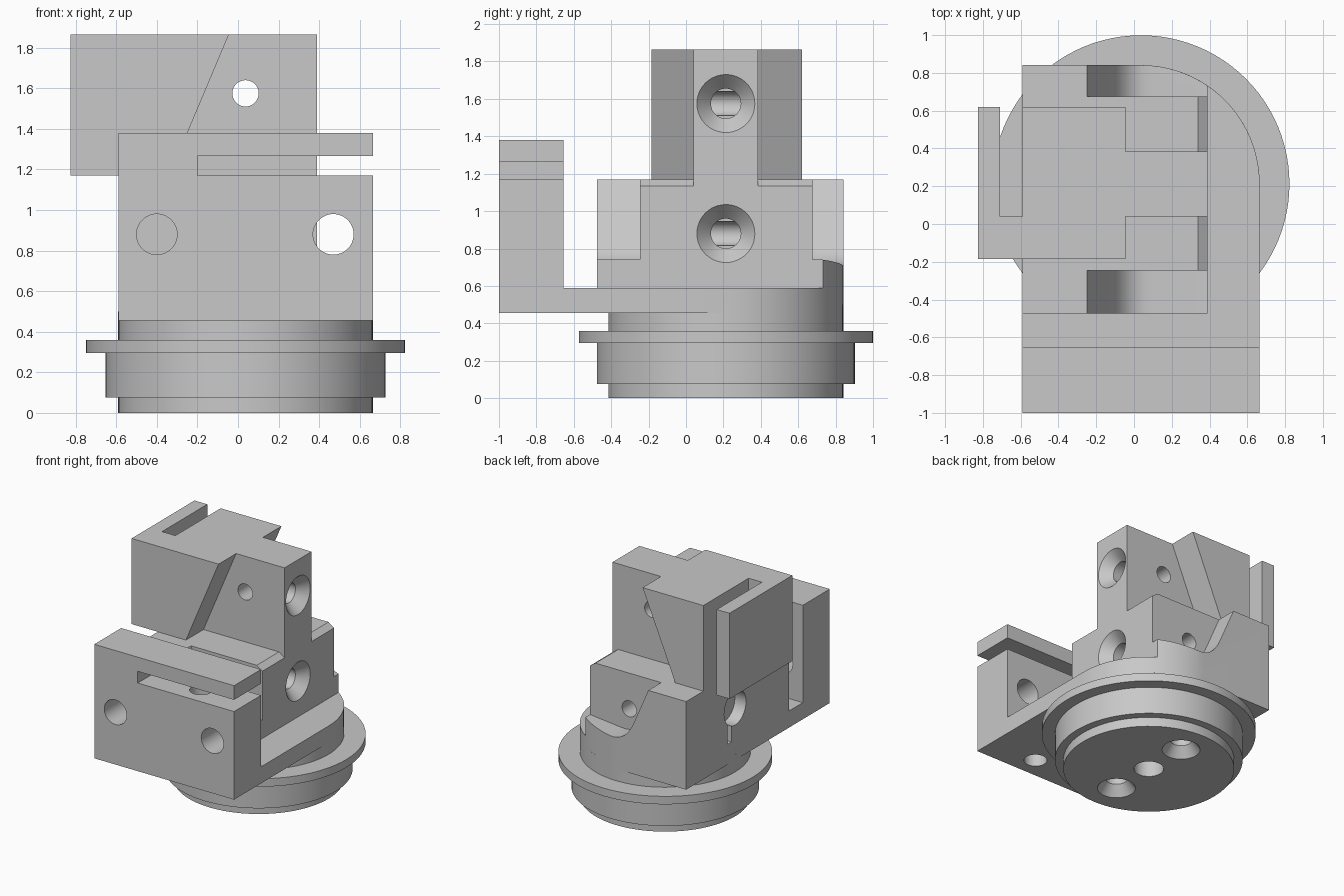
import bpy, bmesh, math
from mathutils import Matrix, Vector

if "Cube" in bpy.data.objects:
    bpy.data.objects.remove(bpy.data.objects["Cube"], do_unlink=True)

CX, CY, R = 0.037, 0.213, 0.628          # axis and radius of the round base
LEFT, RIGHT, FACE = -0.59, 0.665, 0.39   # main x limits

grey = bpy.data.materials.new("plain grey")
grey.use_nodes = True
grey.diffuse_color = (0.58, 0.58, 0.58, 1)
grey.node_tree.nodes["Principled BSDF"].inputs["Base Color"].default_value = (0.58, 0.58, 0.58, 1)


def finish(name, bm):
    bmesh.ops.recalc_face_normals(bm, faces=bm.faces)
    mesh = bpy.data.meshes.new(name)
    bm.to_mesh(mesh)
    bm.free()
    mesh.materials.append(grey)
    ob = bpy.data.objects.new(name, mesh)
    bpy.context.collection.objects.link(ob)
    return ob


def prism(name, pts, lo, hi, axis="z"):
    """Extrude an outline: xy outline along z, or xz outline along y."""
    bm = bmesh.new()
    place = (lambda a, b: (a, b, lo)) if axis == "z" else (lambda a, b: (a, lo, b))
    face = bm.faces.new([bm.verts.new(place(a, b)) for a, b in pts])
    geom = bmesh.ops.extrude_face_region(bm, geom=[face])["geom"]
    step = (0, 0, hi - lo) if axis == "z" else (0, hi - lo, 0)
    bmesh.ops.translate(bm, vec=step, verts=[g for g in geom if isinstance(g, bmesh.types.BMVert)])
    return finish(name, bm)


def box(name, x, y, z):
    return prism(name, [(x[0], y[0]), (x[1], y[0]), (x[1], y[1]), (x[0], y[1])], *z)


def lathe(name, profile, origin, axis="z", n=64):
    """Stack of rings (radius, distance) along an axis from origin."""
    bm = bmesh.new()
    turn = Vector((0, 0, 1)).rotation_difference(
        Vector({"x": (1, 0, 0), "y": (0, 1, 0), "z": (0, 0, 1)}[axis])).to_matrix().to_4x4()
    rings = []
    for r, h in profile:
        rings.append([bm.verts.new((r * math.cos(2 * math.pi * i / n), r * math.sin(2 * math.pi * i / n), h))
                      for i in range(n)])
    for a, b in zip(rings, rings[1:]):
        for i in range(n):
            j = (i + 1) % n
            bm.faces.new((a[i], a[j], b[j], b[i]))
    bm.faces.new(rings[0])
    bm.faces.new(rings[-1])
    bm.transform(Matrix.Translation(origin) @ turn)
    return finish(name, bm)


def combine(ob, other, op="DIFFERENCE"):
    """Apply a boolean and remove the helper."""
    mod = ob.modifiers.new("combine", "BOOLEAN")
    mod.operation, mod.object, mod.solver = op, other, "EXACT"
    deps = bpy.context.evaluated_depsgraph_get()
    mesh = bpy.data.meshes.new_from_object(ob.evaluated_get(deps))
    ob.modifiers.clear()
    ob.data = mesh
    bpy.data.objects.remove(other, do_unlink=True)


def bore(ob, z):
    """Countersunk screw bore from the +x face, meeting a cross hole along y."""
    combine(ob, lathe("bore_cutter", [(0.08, CX - FACE), (0.08, -0.08), (0.155, 0), (0.155, 0.05)],
                      (FACE, CY, z), "x", 48))
    combine(ob, lathe("cross_cutter", [(0.065, -1), (0.065, 1)], (CX, CY, z), "y", 32))


def footprint(front):
    arc = [(CX + R * math.cos(t), CY + R * math.sin(t))
           for t in (math.pi / 2 * i / 20 for i in range(21))]
    return [(LEFT, front), (RIGHT, front)] + arc + [(LEFT, CY + R)]


parts = []

# Round stepped base with its flange and screw holes underneath
base = lathe("round_base", [(R, 0), (R, 0.075), (0.69, 0.075), (0.69, 0.295), (0.786, 0.295),
                            (0.786, 0.36), (R, 0.36), (R, 0.5)], (CX, CY, 0), n=96)
combine(base, lathe("center_cutter", [(0.11, -0.1), (0.11, 0.35)], (CX, CY, 0), n=48))
for side in (-1, 1):
    combine(base, lathe("screw_cutter", [(0.14, -0.05), (0.14, 0), (0.08, 0.08), (0.08, 0.4)],
                        (CX, CY + side * 0.37, 0), n=48))
parts.append(base)

# Mounting plate and front clamp block
plate = prism("mounting_plate", footprint(-1), 0.455, 0.59)
clamp = box("clamp_block", (LEFT, RIGHT), (-1, -0.655), (0.455, 1.38))
combine(plate, clamp, "UNION")
combine(plate, box("clamp_slot", (-0.2, 0.8), (-1.1, -0.6), (1.17, 1.265)))
for x in (-0.4, 0.47):
    combine(plate, lathe("clamp_hole", [(0.1, -0.3), (0.1, 0.3)], (x, -0.83, 0.88), "y", 48))
combine(plate, lathe("clamp_screw", [(0.085, 0.3), (0.085, 1.2)], (0.25, -0.83, 0), n=32))
plate.name = "mounting_plate_and_clamp"
parts.append(plate)

# Middle body with chamfered top edge
core = prism("middle_body", [(LEFT, 0.5), (FACE, 0.5), (FACE, 1.135), (0.34, 1.17), (LEFT, 1.17)],
             -0.245, 0.675, "y")
combine(core, box("body_front", (0, FACE), (0.04, 0.385), (0.6, 1.17)), "UNION")
bore(core, 0.88)
combine(core, lathe("rear_recess", [(0.14, -0.1), (0.14, 0.1)], (LEFT, CY, 0.88), "x", 32))
combine(core, box("rear_groove", (-0.7, -0.5), (0.26, 0.31), (0.62, 0.88)))
parts.append(core)

# Side wings with a slanted wall blending into a shallow floor
blend = []
p0, p1, p2 = Vector((-0.12, 0.87)), Vector((-0.047, 0.695)), Vector((0.1, 0.71))
for i in range(9):
    t = i / 8
    blend.append(tuple(p0 * (1 - t) ** 2 + p1 * 2 * t * (1 - t) + p2 * t * t))
wing = [(LEFT, 0.455), (FACE, 0.455), (FACE, 0.74)] + blend[::-1] + [(-0.25, 1.17), (LEFT, 1.17)]
parts.append(prism("front_wing", wing, -0.475, -0.245, "y"))
rear = prism("rear_wing", wing, 0.675, CY + R + 0.05, "y")
combine(rear, prism("wing_outline", footprint(-0.4), 0.3, 1.4), "INTERSECT")
parts.append(rear)

# Upper head: undercut block, slot at the rear, narrow stem with bore
head = prism("upper_head", [(-0.825, 1.17), (-0.338, 1.17), (-0.045, 1.865), (-0.825, 1.865)],
             -0.185, 0.62, "y")
combine(head, box("head_slot", (-0.71, LEFT), (0.04, 0.8), (1, 2)))
combine(head, box("stem", (-0.5, FACE), (0.04, 0.385), (1.17, 1.865)), "UNION")
bore(head, 1.575)
parts.append(head)

# Smooth round walls, keep hard edges
for ob in bpy.context.view_layer.objects:
    ob.select_set(ob in parts)
bpy.context.view_layer.objects.active = base
bpy.ops.object.shade_smooth_by_angle(angle=math.radians(25))
